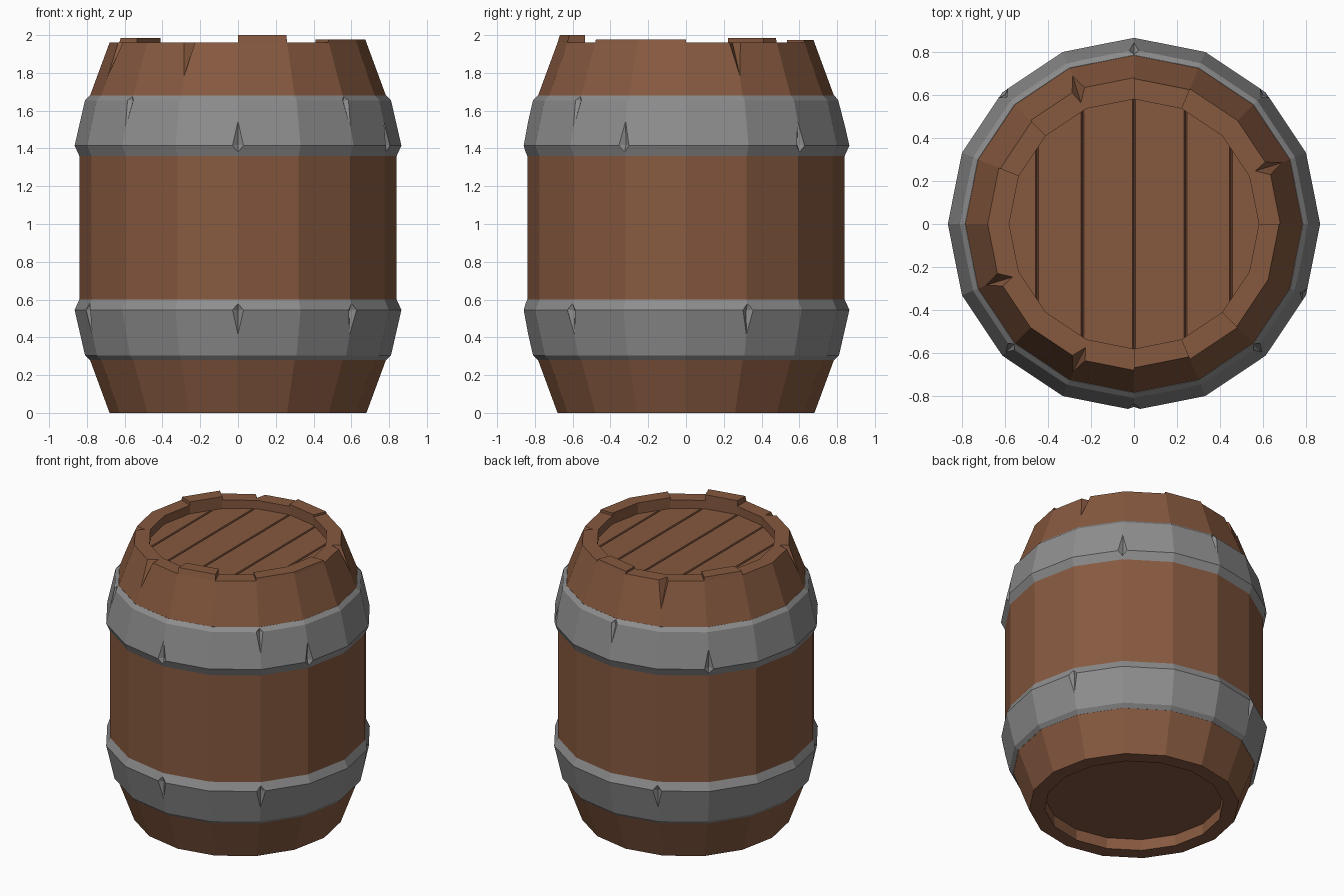
import bpy, bmesh
from math import sin, cos, radians, tau

if "Cube" in bpy.data.objects:
    bpy.data.objects.remove(bpy.data.objects["Cube"])

SIDES = 16
H = 1.96  # rim height, also the mirror height for the two hoops


def material(name, rgb):
    m = bpy.data.materials.new(name)
    m.diffuse_color = (*rgb, 1)
    m.use_nodes = True
    m.node_tree.nodes["Principled BSDF"].inputs["Base Color"].default_value = m.diffuse_color
    return m


WOOD = material("wood", (0.24, 0.10, 0.05))
IRON = material("iron", (0.27, 0.27, 0.27))


def make_object(name, bm, mat):
    bmesh.ops.recalc_face_normals(bm, faces=bm.faces[:])
    me = bpy.data.meshes.new(name)
    bm.to_mesh(me)
    bm.free()
    me.materials.append(mat)
    ob = bpy.data.objects.new(name, me)
    bpy.context.collection.objects.link(ob)
    return ob


def lathe(name, profile, mat, closed):
    """Turn an (r, z) profile into a 16-sided solid: a ring, or capped ends."""
    bm = bmesh.new()
    rings = [[bm.verts.new((r * cos(tau * i / SIDES), r * sin(tau * i / SIDES), z))
              for i in range(SIDES)] for r, z in profile]
    pairs = list(zip(rings, rings[1:]))
    if closed:
        pairs.append((rings[-1], rings[0]))
    else:
        bm.faces.new(rings[0])
        bm.faces.new(rings[-1])
    for a, b in pairs:
        for i in range(SIDES):
            j = (i + 1) % SIDES
            bm.faces.new((a[i], a[j], b[j], b[i]))
    return make_object(name, bm, mat)


def add_hull(bm, points, angle=0):
    """Convex lump from (radial, sideways, z) points turned to an angle."""
    c, s = cos(radians(angle)), sin(radians(angle))
    vs = [bm.verts.new((r * c - t * s, r * s + t * c, z)) for r, t, z in points]
    bmesh.ops.convex_hull(bm, input=vs)


def carve(target, cuts, mat):
    """Subtract a list of (points, angle) lumps from the target."""
    bm = bmesh.new()
    for points, angle in cuts:
        add_hull(bm, points, angle)
    cutter = make_object("cutter", bm, mat)
    cutter.hide_render = True
    mod = target.modifiers.new("carve", "BOOLEAN")
    mod.operation = "DIFFERENCE"
    mod.solver = "EXACT"
    mod.object = cutter
    bpy.context.view_layer.objects.active = target
    bpy.ops.object.modifier_apply(modifier=mod.name)
    bpy.data.objects.remove(cutter)


# Barrel body with recessed ends
body = lathe("barrel_body", [
    (0.58, 0.08), (0.58, 0), (0.68, 0), (0.785, 0.285), (0.84, 0.59),
    (0.84, H - 0.59), (0.785, H - 0.285), (0.68, H), (0.58, H), (0.58, 1.86)],
    WOOD, False)

# Splits running down from the rim
split = [(0.745, 0, 1.785), (0.68, -0.035, H), (0.68, 0.035, H), (0.615, 0.012, H),
         (0.80, -0.04, 2.0), (0.80, 0.04, 2.0), (0.61, 0.012, 2.0)]
carve(body, [(split, a) for a in (22.5, 112.5, -112.5, -157.5)], WOOD)

# Staves standing slightly proud of the rim: (start angle, top height)
bm = bmesh.new()
for start, top in ((-90, 2.0), (-45, 1.978), (-22.5, 1.978), (67.5, 1.975), (135, 1.985)):
    pts = []
    for a in (radians(start), radians(start + 22.5)):
        for r, z in ((0.58, H), (0.68, H), (0.58, top), (0.68 - 0.3 * (top - H), top)):
            pts.append((r * cos(a), r * sin(a), z))
    add_hull(bm, pts)
make_object("raised_staves", bm, WOOD)

# Lid with grooves between the planks
bm = bmesh.new()
bmesh.ops.create_circle(bm, cap_ends=True, segments=SIDES, radius=0.58)
bmesh.ops.translate(bm, verts=bm.verts[:], vec=(0, 0, 1.90))
for x in (-0.45, -0.24, 0, 0.24, 0.45):
    for dx in (-0.007, 0, 0.007):
        bmesh.ops.bisect_plane(bm, geom=bm.verts[:] + bm.edges[:] + bm.faces[:],
                               plane_co=(x + dx, 0, 0), plane_no=(1, 0, 0), dist=1e-5)
    for v in bm.verts:
        if abs(v.co.x - x) < 1e-4:
            v.co.z -= 0.02
lid = make_object("lid", bm, WOOD)
if lid.data.polygons[0].normal.z < 0:
    lid.data.flip_normals()

# Iron hoops, the upper one mirrored from the lower
hoop = [(0.785, 0.28), (0.81, 0.305), (0.865, 0.545), (0.84, 0.60), (0.80, 0.59), (0.75, 0.29)]
lower = lathe("lower_hoop", hoop, IRON, True)
upper = lathe("upper_hoop", [(r, H - z) for r, z in hoop], IRON, True)

# Dents on the hoop ridges
wide_dent = [(0.835, 0, 0.415), (0.848, 0, 0.58), (0.858, -0.03, 0.545),
             (0.858, 0.03, 0.545), (0.832, 0, 0.54), (0.91, 0, 0.54)]
rim_dent = [(0.842, 0, 0.445), (0.79, 0, 0.283), (0.805, -0.022, 0.305),
            (0.805, 0.022, 0.305), (0.787, 0, 0.31), (0.86, 0, 0.305)]


def flip(points):
    return [(r, t, H - z) for r, t, z in points]


carve(lower, [(wide_dent, a) for a in (-90, -45, 22.5, 112.5, -157.5)], IRON)
carve(upper, [(flip(wide_dent), a) for a in (-90, -22.5, 45, 135)]
      + [(flip(rim_dent), a) for a in (-45, -135, 90)], IRON)
